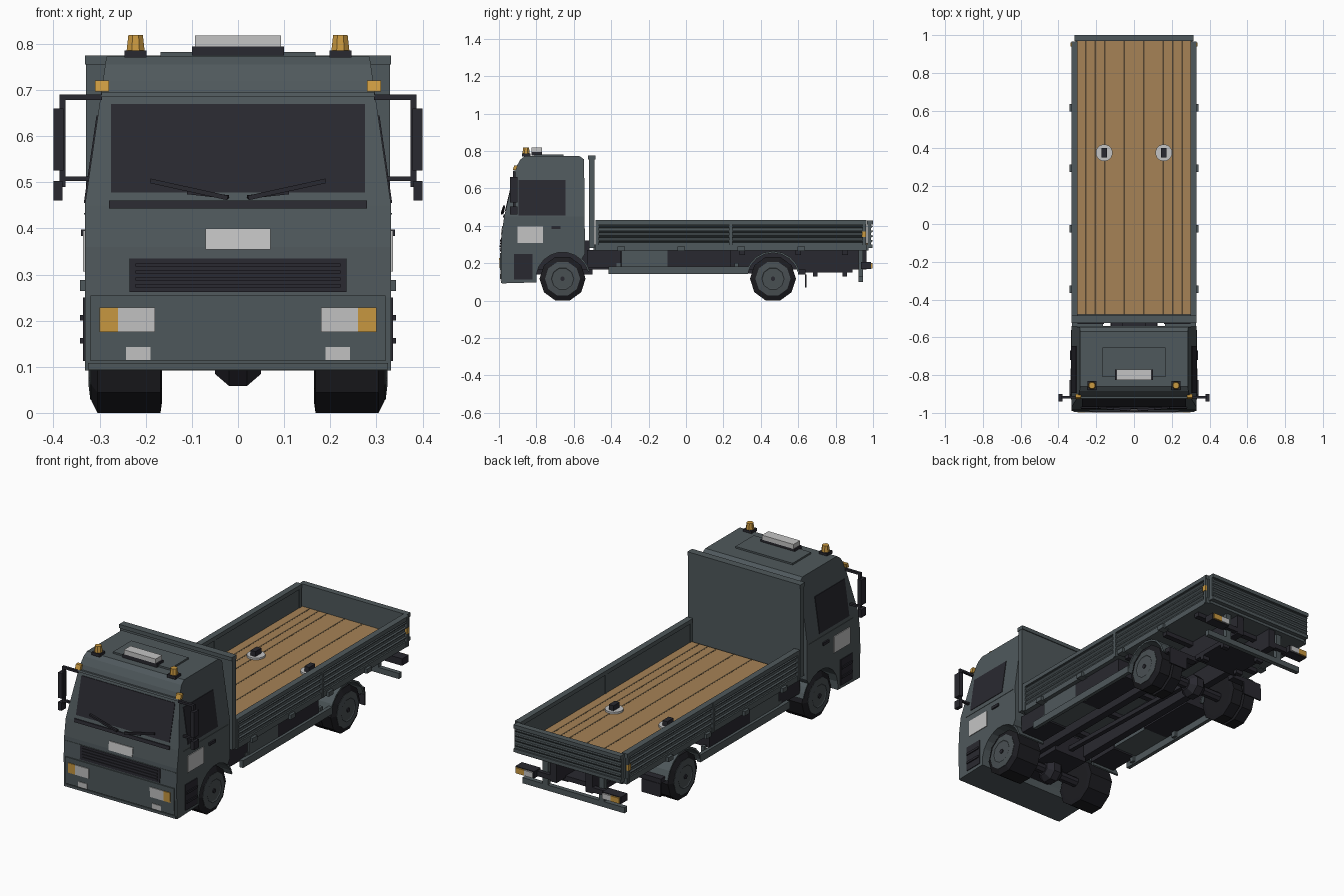
import bpy, bmesh, math
from mathutils import Vector

if "Cube" in bpy.data.objects:
    bpy.data.objects.remove(bpy.data.objects["Cube"])

def mat(name, r, g, b):
    m = bpy.data.materials.new(name)
    m.diffuse_color = (r, g, b, 1)
    m.use_nodes = True
    m.node_tree.nodes["Principled BSDF"].inputs["Base Color"].default_value = m.diffuse_color
    return m

BODY = mat("grey_green_paint", .078, .098, .106)
DARK = mat("dark_plastic", .022, .0215, .029)
TYRE = mat("tyre_black", .012, .012, .015)
HUB = mat("wheel_grey", .066, .079, .086)
WOOD = mat("wood_planks", .38, .225, .092)
SEAM = mat("wood_seam", .09, .06, .03)
AMBER = mat("amber_lamp", .59, .32, .052)
LIGHT = mat("light_grey", .55, .55, .55)

def mesh(name, verts, faces, m, mirror=False):
    if mirror:
        n = len(verts)
        verts = list(verts) + [(-x, y, z) for x, y, z in verts]
        faces = list(faces) + [[i + n for i in f] for f in faces]
    me = bpy.data.meshes.new(name)
    me.from_pydata(verts, [], faces)
    bm = bmesh.new()
    bm.from_mesh(me)
    bmesh.ops.recalc_face_normals(bm, faces=bm.faces)
    bm.to_mesh(me)
    bm.free()
    me.materials.append(m)
    o = bpy.data.objects.new(name, me)
    bpy.context.collection.objects.link(o)
    return o

def prism(name, yz, x0, x1, m, mirror=False):
    n = len(yz)
    v = [(x, y, z) for x in (x0, x1) for y, z in yz]
    f = [list(range(n)), list(range(n, 2 * n))]
    f += [[i, (i + 1) % n, n + (i + 1) % n, n + i] for i in range(n)]
    return mesh(name, v, f, m, mirror)

def box(name, x0, x1, y0, y1, z0, z1, m, mirror=False):
    return prism(name, [(y0, z0), (y1, z0), (y1, z1), (y0, z1)], x0, x1, m, mirror)

def lathe(name, prof, n, axis, c, m, mirror=False):
    """prof = (offset along axis, radius); flat side faces down; ends are capped."""
    v, f = [], []
    for t, r in prof:
        for i in range(n):
            a = 2 * math.pi * (i + .5) / n
            p, q = r * math.sin(a), -r * math.cos(a)
            v.append((c[0] + t, c[1] + p, c[2] + q) if axis == 'X' else (c[0] + p, c[1] + q, c[2] + t))
    for k in range(len(prof) - 1):
        f += [[k*n + i, k*n + (i+1) % n, (k+1)*n + (i+1) % n, (k+1)*n + i] for i in range(n)]
    f += [list(range(n)), list(range(len(v) - n, len(v)))]
    return mesh(name, v, f, m, mirror)

def arc(cy, cz, r, a0, a1, n):
    return [(cy + r * math.cos(math.radians(a0 + (a1 - a0) * i / n)),
             cz + r * math.sin(math.radians(a0 + (a1 - a0) * i / n))) for i in range(n + 1)]

# Cab shell: side profile with wheel arch, then sides lean in above the waist
FRONT = [(-.985, .092), (-.99, .25), (-.985, .36), (-.972, .45), (-.915, .69),
         (-.905, .72), (-.885, .755), (-.86, .773)]

def front(z):
    for (y0, z0), (y1, z1) in zip(FRONT, FRONT[1:]):
        if z <= z1:
            return y0 + (y1 - y0) * (z - z0) / (z1 - z0)
    return FRONT[-1][0]

def half(z):
    return .332 - max(0, z - .45) * .145

FW, RW, WZ = -.66, .465, .117
prof = FRONT + [(-.57, .773), (-.545, .755), (-.54, .25)] + arc(FW, WZ, .142, 45, 188, 8)
cab = prism("cab", prof, -.332, .332, BODY)
bm = bmesh.new()
bm.from_mesh(cab.data)
bmesh.ops.bisect_plane(bm, geom=bm.verts[:] + bm.edges[:] + bm.faces[:], dist=1e-5,
                       plane_co=(0, 0, .45), plane_no=(0, 0, 1))
for v in bm.verts:
    v.co.x = math.copysign(half(v.co.z), v.co.x)
bm.to_mesh(cab.data)
bm.free()

BOXF = [[0, 1, 2, 3], [4, 5, 6, 7], [0, 1, 5, 4], [1, 2, 6, 5], [2, 3, 7, 6], [3, 0, 4, 7]]

def fplate(name, x0, x1, z0, z1, m, t=.004, mirror=False):
    q = [(x0, z0), (x1, z0), (x1, z1), (x0, z1)]
    v = [(x, front(z) + d, z) for d in (.004, -t) for x, z in q]
    return mesh(name, v, BOXF, m, mirror)

def splate(name, y0, y1, z0, z1, m, t=.004):
    q = [(y0, z0), (y1, z0), (y1, z1), (y0, z1)]
    v = [(half(z) + d, y, z) for d in (-.004, t) for y, z in q]
    return mesh(name, v, BOXF, m, True)

def rod(name, a, b, w, m, mirror=False):
    a, b = Vector(a), Vector(b)
    d = (b - a).normalized()
    s = d.cross(Vector((0, 1, 0)) if abs(d.y) < .9 else Vector((0, 0, 1))).normalized() * w
    u = d.cross(s).normalized() * w
    v = [tuple(p + k) for p in (a, b) for k in (s + u, u - s, -s - u, s - u)]
    return mesh(name, v, BOXF, m, mirror)

# Cab front
fplate("windscreen", -.275, .275, .478, .67, DARK, .003)
fplate("visor_lip", -.296, .296, .686, .696, BODY, .01)
fplate("cowl_strip", -.28, .28, .443, .46, DARK, .006)
fplate("front_plate", -.07, .07, .354, .40, LIGHT, .004)
fplate("upper_seam", -.325, .325, .335, .338, BODY, .002)
fplate("grille", -.235, .235, .262, .335, DARK, .004)
for i in range(4):
    fplate("grille_slat", -.222, .222, .272 + i * .015, .279 + i * .015, DARK, .008)
fplate("bumper_panel", -.32, .32, .112, .255, BODY, .006)
fplate("bumper_lip", -.325, .325, .094, .108, BODY, .005)
fplate("headlight", .18, .26, .175, .228, LIGHT, .0095, True)
fplate("indicator", .26, .30, .175, .228, AMBER, .0095, True)
fplate("fog_light", .19, .243, .115, .143, LIGHT, .009, True)
fplate("roof_marker", .28, .31, .697, .721, AMBER, .014, True)
for s in (1, -1):
    rod("wiper", (s * .022, -.985, .466), (s * .19, -.972, .503), .005, DARK)
rod("wiper_arm", (.02, -.98, .468), (.11, -.975, .478), .004, DARK, True)

# Cab sides
splate("side_window", -.895, -.645, .455, .645, DARK, .003)
splate("side_plate", -.90, -.765, .307, .395, LIGHT, .004)
splate("door_handle", -.72, -.67, .383, .398, DARK, .008)
splate("waist_seam", -.93, -.56, .43, .433, BODY, .002)
splate("step_panel", -.92, -.82, .113, .25, DARK, .004)
for z in (.15, .20):
    splate("step_tread", -.915, -.825, z, z + .012, DARK, .010)

# Mirrors
box("mirror_arm_top", .295, .387, -.925, -.911, .678, .69, DARK, True)
box("mirror_arm_low", .318, .387, -.925, -.911, .503, .513, DARK, True)
box("mirror_post", .374, .387, -.925, -.911, .49, .69, DARK, True)
box("mirror_head", .378, .40, -.94, -.90, .525, .66, DARK, True)
box("mirror_wide", .380, .40, -.94, -.90, .46, .503, DARK, True)

# Roof fittings
box("roof_hatch", -.168, .168, -.81, -.655, .77, .782, BODY)
box("light_bar_base", -.10, .10, -.825, -.77, .775, .794, DARK)
box("light_bar", -.093, .093, -.825, -.77, .794, .818, LIGHT)
box("beacon_base", .198, .246, -.878, -.832, .77, .786, DARK, True)
lathe("beacon", [(0, .021), (.033, .017)], 8, 'Z', (.222, -.855, .786), AMBER, True)

# Headboard behind the cab
box("headboard", -.33, .33, -.518, -.49, .28, .77, BODY)
box("headboard_cap", -.332, .332, -.525, -.485, .755, .775, BODY)
box("headboard_mount", .06, .12, -.54, -.515, .25, .32, DARK, True)

# Load bed with plank seams
box("bed_floor", -.31, .31, -.495, .975, .268, .30, BODY)
box("bed_planks", -.302, .302, -.478, .972, .298, .308, WOOD)
for x in (.052, .155, .205, .256):
    box("plank_seam", x - .004, x + .004, -.478, .972, .305, .3086, SEAM, True)
lathe("bed_lock_plate", [(0, .045), (.012, .045)], 16, 'Z', (.158, .377, .306), LIGHT, True)
box("bed_lock", .144, .172, .351, .403, .316, .345, DARK, True)

# Side walls and tailgate with sloped ribs
box("side_wall", .302, .32, -.48, .965, .27, .425, BODY, True)
box("side_rail", .298, .331, -.48, .965, .408, .43, BODY, True)
box("side_sill", .302, .328, -.48, .965, .268, .298, BODY, True)
box("tailgate", -.315, .315, .97, .99, .282, .425, BODY)
box("tailgate_rail", -.315, .315, .968, 1.0, .408, .428, BODY)
box("tailgate_sill", -.315, .315, .968, .998, .282, .30, BODY)
for z in (.308, .334, .360, .386):
    q = [(.318, z), (.330, z + .010), (.330, z + .014), (.318, z + .016)]
    v = [(x, y, h) for y in (-.475, .96) for x, h in q]
    mesh("wall_rib", v, BOXF, BODY, True)
    v = [(x, y + .669, h) for x in (-.31, .31) for y, h in q]
    mesh("tailgate_rib", v, BOXF, BODY)
for y in (-.475, .24, .952):
    box("wall_post", .30, .332, y - .009, y + .009, .27, .43, BODY, True)
for y in (-.345, -.025, .295, .615):
    box("wall_hinge", .30, .342, y - .02, y + .02, .264, .288, BODY, True)
box("side_marker", .325, .335, .94, .962, .34, .37, AMBER, True)

# Chassis
box("chassis_rail", .085, .125, -.82, .965, .165, .27, DARK, True)
for y in (-.45, -.2, .05, .3, .6, .85):
    box("cross_member", -.30, .30, y - .015, y + .015, .245, .27, DARK)
box("engine_block", -.10, .10, -.85, -.5, .14, .26, DARK)
box("air_tank", .16, .30, -.53, -.35, .175, .27, DARK, True)
box("battery_box", .16, .305, -.345, -.10, .18, .27, BODY, True)
box("fuel_tank", .15, .305, -.10, .24, .18, .27, DARK, True)
box("side_guard", .30, .32, -.415, .335, .143, .182, BODY, True)
for y in (-.36, -.03, .27):
    box("guard_bracket", .285, .302, y - .012, y + .012, .15, .20, BODY, True)
rod("drive_shaft", (0, -.5, .18), (0, .46, .155), .012, DARK)

# Rear frame, underrun bar and lamps
box("spare_carrier", -.13, .13, .64, .89, .15, .175, DARK)
for y in (.69, .85):
    box("carrier_hook", .09, .13, y - .012, y + .012, .13, .17, DARK, True)
box("underrun_bar", -.30, .30, .922, .946, .10, .13, BODY)
box("underrun_post", .15, .18, .922, .946, .12, .27, BODY, True)
box("rear_lamp_arm", .10, .24, .94, .965, .172, .198, DARK, True)
box("rear_lamp_case", .20, .31, .935, .99, .168, .205, DARK, True)
box("rear_lamp_amber", .255, .305, .988, .998, .172, .201, AMBER, True)
box("rear_lamp_clear", .205, .255, .988, .998, .172, .201, LIGHT, True)

# Mudguards and flaps
prism("rear_mudguard", arc(RW, WZ, .148, 12, 168, 8) + arc(RW, WZ, .138, 168, 12, 8), .165, .318, BODY, True)
prism("front_mudguard", arc(FW, WZ, .15, 15, 60, 4) + arc(FW, WZ, .141, 60, 15, 4), .165, .328, BODY, True)
box("mud_flap", .19, .30, .635, .643, .07, .14, DARK, True)
box("flap_bracket", .12, .30, .60, .64, .14, .165, DARK, True)

# Wheels and axles
def hub(name, x, y):
    lathe(name, [(-.02, .094), (.002, .094), (.006, .06), (.003, .055)], 10, 'X', (x, y, WZ), HUB, True)
    lathe(name + "_cap", [(-.01, .012), (.008, .012)], 8, 'X', (x, y, WZ), DARK, True)

TR = .123
lathe("front_tyre", [(.165, .10), (.168, TR), (.305, TR), (.318, .095)], 10, 'X', (0, FW, WZ), TYRE, True)
lathe("rear_tyre_inner", [(.165, .10), (.168, TR), (.228, TR), (.234, .10)], 10, 'X', (0, RW, WZ), TYRE, True)
lathe("rear_tyre_outer", [(.236, .10), (.242, TR), (.305, TR), (.318, .095)], 10, 'X', (0, RW, WZ), TYRE, True)
hub("front_hub", .318, FW)
hub("rear_hub", .318, RW)
for nm, y in (("front_axle", FW), ("rear_axle", RW)):
    lathe(nm, [(-.23, .026), (.23, .026)], 8, 'X', (0, y, WZ), DARK)
    lathe(nm + "_diff", [(-.05, .035), (-.02, .063), (.02, .063), (.05, .035)], 8, 'X', (0, y, WZ), DARK)
